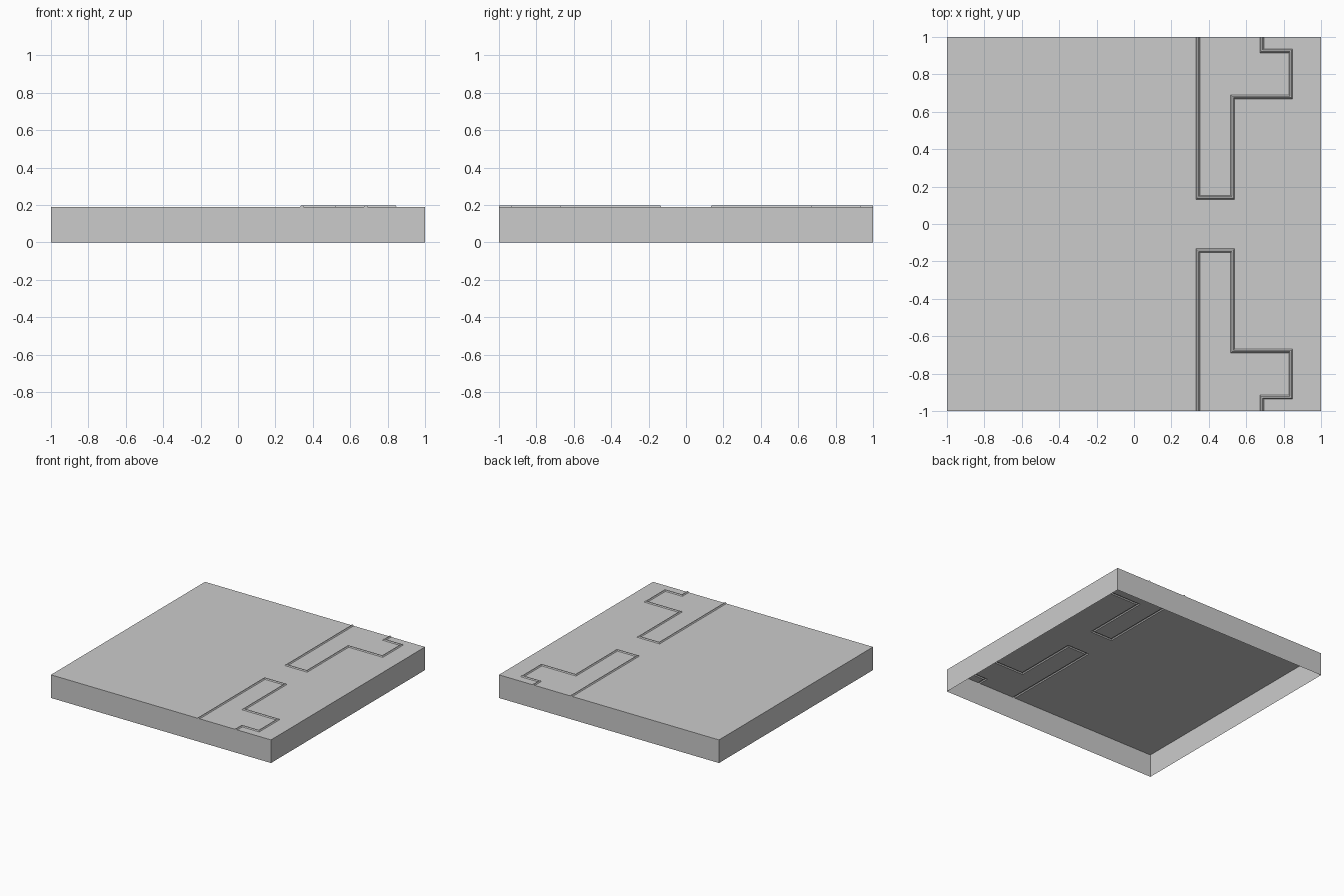
import bpy
import bmesh
from mathutils import Vector

cube = bpy.data.objects.get("Cube")
if cube:
    bpy.data.objects.remove(cube, do_unlink=True)

TOP, RIDGE = 0.19, 0.198
# Ridge cross-section: sideways offset and height, from outside to inside
SECTION = [(0.01, TOP), (0.004, RIDGE), (-0.004, RIDGE), (-0.01, TOP)]
# Centre line of the front ridge, mirrored in y for the back one
PATH = [(0.342, -1), (0.342, -0.142), (0.527, -0.142), (0.527, -0.679),
        (0.838, -0.679), (0.838, -0.925), (0.684, -0.925), (0.684, -1)]


def side_normals(path):
    """Mitred left-hand normals of a right-angled path."""
    pts = [Vector(p) for p in path]
    segs = [(b - a).normalized() for a, b in zip(pts, pts[1:])]
    left = [Vector((-d.y, d.x)) for d in segs]
    return [left[0]] + [a + b for a, b in zip(left, left[1:])] + [left[-1]]


bm = bmesh.new()


def vert(x, y, z):
    return bm.verts.new((x, y, z))


base = {(x, y): vert(x, y, 0) for x in (-1, 1) for y in (-1, 1)}
rim = {(x, y): vert(x, y, TOP) for x in (-1, 1) for y in (-1, 1)}
normals = side_normals(PATH)
outer = {}

for s in (1, -1):
    # Embossed ridge strips
    lanes = [[vert(x + n.x * off, s * (y + n.y * off), z)
              for (x, y), n in zip(PATH, normals)] for off, z in SECTION]
    for a, b in zip(lanes, lanes[1:]):
        for i in range(len(PATH) - 1):
            bm.faces.new((a[i], a[i + 1], b[i + 1], b[i]))
    # Flat top enclosed by the ridge
    bm.faces.new(lanes[-1])
    outer[s] = lanes[0]
    # End wall, following the ridge ends
    start = [lane[0] for lane in lanes]
    end = [lane[-1] for lane in reversed(lanes)]
    bm.faces.new([base[1, -s], base[-1, -s], rim[-1, -s]]
                 + start + end + [rim[1, -s]])

# Flat top around both ridges
bm.faces.new([rim[-1, -1]] + outer[1] + [rim[1, -1], rim[1, 1]]
             + outer[-1][::-1] + [rim[-1, 1]])
# Left and right walls; the underside stays open
for x in (-1, 1):
    bm.faces.new((base[x, -1], base[x, 1], rim[x, 1], rim[x, -1]))

bmesh.ops.recalc_face_normals(bm, faces=bm.faces)
bm.normal_update()
if max(bm.faces, key=lambda f: f.calc_area()).normal.z < 0:
    bmesh.ops.reverse_faces(bm, faces=bm.faces)

mesh = bpy.data.meshes.new("embossed_slab")
bm.to_mesh(mesh)
bm.free()
slab = bpy.data.objects.new("embossed_slab", mesh)
bpy.context.collection.objects.link(slab)

grey = bpy.data.materials.new("plain_grey")
grey.use_nodes = True
colour = (0.6, 0.6, 0.6, 1)
grey.diffuse_color = colour
grey.node_tree.nodes["Principled BSDF"].inputs["Base Color"].default_value = colour
mesh.materials.append(grey)
